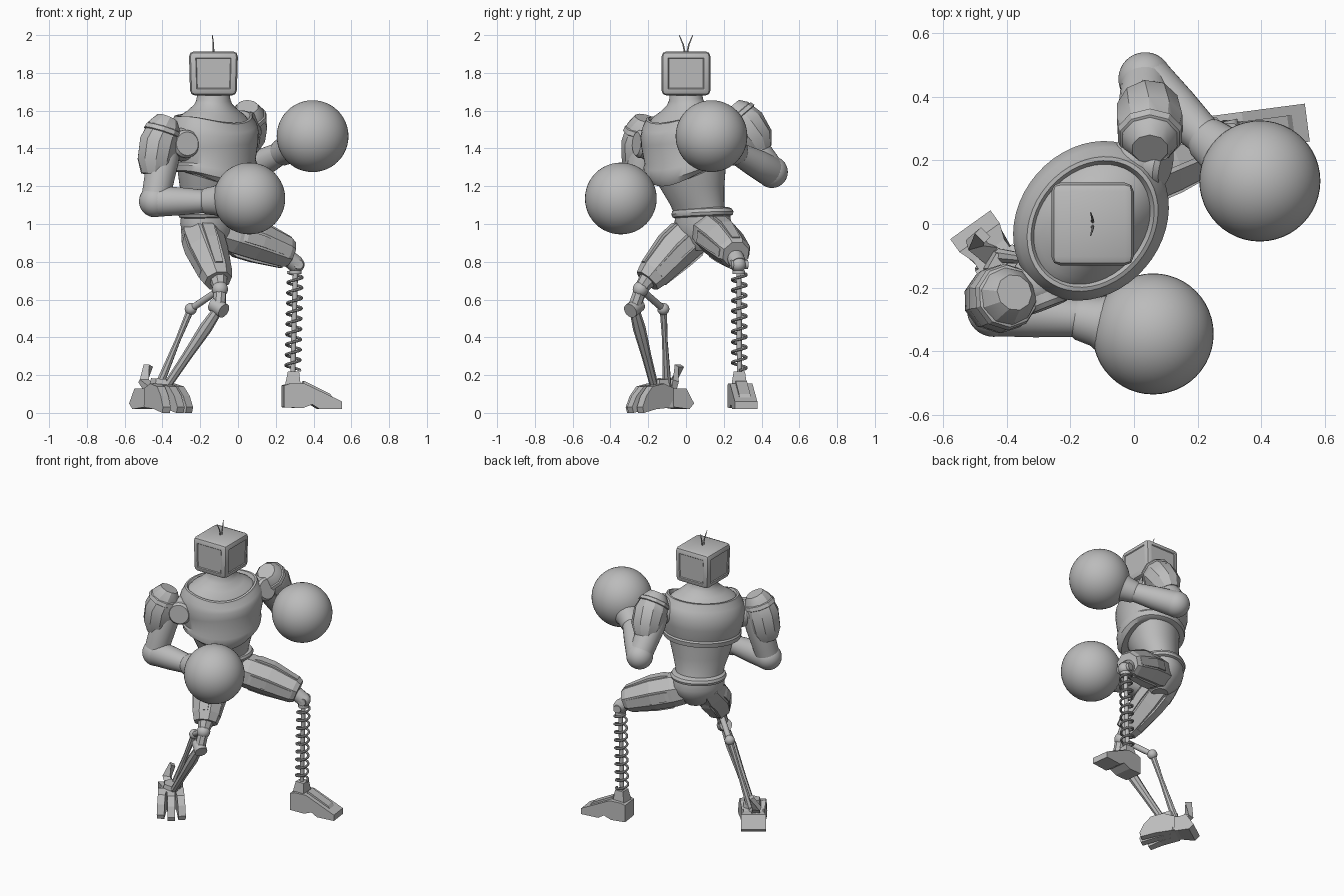
import bpy, bmesh
from math import sin, cos, pi, radians
from mathutils import Vector, Matrix

if "Cube" in bpy.data.objects:
    bpy.data.objects.remove(bpy.data.objects["Cube"])

grey = bpy.data.materials.new("plain_grey")
grey.use_nodes = True
grey.diffuse_color = (0.5, 0.5, 0.5, 1)
grey.node_tree.nodes["Principled BSDF"].inputs["Base Color"].default_value = (0.5, 0.5, 0.5, 1)


def finish(name, bm, smooth=35):
    bmesh.ops.recalc_face_normals(bm, faces=bm.faces)
    me = bpy.data.meshes.new(name)
    bm.to_mesh(me)
    bm.free()
    me.materials.append(grey)
    if smooth:
        me.shade_smooth()
        me.set_sharp_from_angle(angle=radians(smooth))
    ob = bpy.data.objects.new(name, me)
    bpy.context.collection.objects.link(ob)
    return ob


def skin(name, rings, smooth=35):
    """Join equal rings of points into a closed surface."""
    bm = bmesh.new()
    rows = [[bm.verts.new(p) for p in ring] for ring in rings]
    n = len(rows[0])
    for a, b in zip(rows, rows[1:]):
        for i in range(n):
            bm.faces.new((a[i], a[(i + 1) % n], b[(i + 1) % n], b[i]))
    bm.faces.new(rows[0][::-1])
    bm.faces.new(rows[-1])
    return finish(name, bm, smooth)


def tube(name, path, radii, sides=24, smooth=35, flat=1.0, up=(0, 0, 1)):
    """Loft round sections along a path; flat squashes them along the up side."""
    pts = [Vector(p) for p in path]
    rings = []
    for i, (p, r) in enumerate(zip(pts, radii)):
        t = (pts[min(i + 1, len(pts) - 1)] - pts[max(i - 1, 0)]).normalized()
        u = t.cross(Vector(up))
        u = u.normalized() if u.length > 0.05 else Vector((1, 0, 0))
        v = u.cross(t)
        rings.append([p + r * (u * cos(a) + v * sin(a) * flat)
                      for a in [2 * pi * (k + 0.5) / sides for k in range(sides)]])
    return skin(name, rings, smooth)


def rod(name, a, b, r, r2=None, sides=16, smooth=35):
    return tube(name, [a, b], [r, r2 or r], sides, smooth)


def ball(name, c, r):
    bm = bmesh.new()
    bmesh.ops.create_uvsphere(bm, u_segments=48, v_segments=24, radius=r,
                              matrix=Matrix.Translation(c))
    return finish(name, bm)


TURN = radians(49)


def body(name, rows, dip=0.0, tilt=0.0, scoop=0.0, sides=48):
    """Stack turned ellipses (z, x, y, half width, half depth).
    dip lowers the front of the bottom rim, scoop lowers the neckline."""
    rings = []
    for k, (z, x, y, a, b) in enumerate(rows):
        ring = []
        neckline = scoop * min(max((z - 1.46) / .1, 0), 1) * (a / .23) ** 2
        for i in range(sides):
            t = 2 * pi * i / sides
            lx, ly = a * cos(t), b * sin(t)
            front = max(0, -sin(t)) ** 2
            drop = front * (dip * max(0, 1 - k / 4) + neckline)
            ring.append((x + lx * cos(TURN) - ly * sin(TURN),
                         y + lx * sin(TURN) + ly * cos(TURN), z + tilt * lx - drop))
        rings.append(ring)
    return skin(name, rings)


# Head: bevelled box with framed panels on four sides
bm = bmesh.new()
bmesh.ops.create_cube(bm, size=1, matrix=Matrix.Translation((-0.13, 0, 1.797))
                      @ Matrix.Diagonal((0.26, 0.26, 0.235, 1)))
for v in bm.verts:
    if v.co.z < 1.75:
        v.co.x = -0.13 + (v.co.x + 0.13) * 0.95
bmesh.ops.bevel(bm, geom=bm.edges[:], offset=0.028, segments=2, profile=0.5, affect='EDGES')
big = [f for f in bm.faces if f.calc_area() > 0.02 and abs(f.normal.z) < 0.5]
bmesh.ops.inset_individual(bm, faces=big, thickness=0.01, depth=0.0)
bmesh.ops.inset_individual(bm, faces=big, thickness=0.006, depth=-0.005)
finish("head", bm, 25)

# Two bent antennae
for s, side in ((1, "back"), (-1, "front")):
    tube("antenna_" + side, [(-0.13, 0.005 * s, 1.9), (-0.13, 0.015 * s, 1.95),
                             (-0.136, 0.036 * s, 2.0)], [0.005, 0.004, 0.002], 8)

# Torso: neck flares into a scooped collar
body("neck", [(1.5, -.13, 0, .2, .16), (1.56, -.13, 0, .212, .172), (1.585, -.13, 0, .185, .155),
              (1.605, -.13, 0, .145, .13), (1.635, -.13, 0, .105, .1), (1.66, -.13, 0, .09, .09),
              (1.7, -.13, 0, .085, .085)], scoop=0.07, tilt=0.04)
body("chest", [(1.29, -.13, .01, .225, .185), (1.3, -.13, .01, .245, .21),
               (1.33, -.13, .01, .25, .215), (1.34, -.13, .01, .243, .208),
               (1.42, -.135, .01, .262, .225), (1.49, -.135, .01, .268, .225),
               (1.54, -.13, .005, .255, .21), (1.57, -.13, 0, .235, .193),
               (1.585, -.13, 0, .228, .187), (1.585, -.13, 0, .215, .175),
               (1.57, -.13, 0, .206, .166), (1.53, -.13, 0, .19, .15)],
     dip=0.09, tilt=0.07, scoop=0.055)
body("abdomen", [(1.03, -.16, .085, .15, .12), (1.1, -.15, .06, .155, .125),
                 (1.2, -.14, .03, .185, .155), (1.34, -.13, .01, .22, .18)])
body("belt", [(1.035, -.157, .088, .155, .125), (1.042, -.157, .088, .171, .141),
              (1.058, -.157, .087, .178, .146), (1.075, -.157, .085, .17, .14),
              (1.082, -.157, .083, .155, .125)], tilt=0.05)
body("pelvis", [(.86, -.14, .085, .06, .05), (.9, -.15, .085, .11, .09), (.95, -.158, .088, .15, .12),
                (1.0, -.16, .09, .165, .13), (1.045, -.16, .088, .158, .128)])

# Shoulders: ball, round hub, armour pad with a stepped rim, upper arm
arms = {
    "right": dict(joint=(-.3, -.18, 1.42), hub=(-.268, -.262, 1.425), top=(-.38, -.21, 1.43),
                  elbow=(-.44, -.27, 1.12), wrist=(-.17, -.295, 1.12), glove=(.06, -.345, 1.135),
                  pad=[(-.375, -.215, 1.56), (-.39, -.225, 1.52), (-.418, -.235, 1.43),
                       (-.437, -.24, 1.33), (-.447, -.245, 1.26)]),
    "left": dict(joint=(.015, .2, 1.5), hub=(.1, .18, 1.53), top=(.03, .27, 1.51),
                 elbow=(.035, .455, 1.275), wrist=(.225, .27, 1.375), glove=(.395, .135, 1.465),
                 pad=[(.05, .235, 1.62), (.05, .26, 1.59), (.05, .315, 1.525),
                      (.045, .365, 1.45), (.04, .39, 1.39)]),
}
for side, a in arms.items():
    J, H, T, E, W, G = [Vector(a[k]) for k in ("joint", "hub", "top", "elbow", "wrist", "glove")]
    ball(side + "_shoulder_ball", J, 0.088)
    d = (H - J).normalized()
    tube(side + "_shoulder_hub", [J, H - d * .015, H, H, H - d * .01, H - d * .01, H],
         [.078, .074, .062, .048, .044, .036, .03], 28)
    rod(side + "_shoulder_axle", J, T, .07)
    tube(side + "_upper_arm", [T, T.lerp(E, .3), T.lerp(E, .75), E], [.075, .085, .078, .075])
    pad = [Vector(p) for p in a["pad"]]
    tube(side + "_shoulder_pad", pad, [.058, .088, .108, .1, .068], 10, 30)
    tube(side + "_pad_band", [pad[1].lerp(pad[2], t) for t in (.1, .15, .4, .45)],
         [.088, .098, .105, .098], 10, 30)
    # Forearm with rounded elbow, then a flared glove
    f = (W - E).normalized()
    ball(side + "_elbow", E, .084)
    tube(side + "_forearm", [E - f * .03, E, E.lerp(W, .5), W], [.075, .083, .074, .06])
    g = (G - W).normalized()
    tube(side + "_glove_cuff", [W - g * .02, W, W + g * .05, W + g * .1, W + g * .16],
         [.058, .07, .078, .105, .15], 32)
    ball(side + "_glove", G, 0.19)

# Thighs: faceted armour with raised plates
thighs = {
    "left": [(-.1, .12, .965), (-.02, .15, .945), (.1, .2, .907), (.25, .255, .85), (.275, .264, .84)],
    "right": [(-.205, .09, 1.0), (-.19, .03, .94), (-.165, -.06, .86), (-.12, -.17, .74), (-.105, -.205, .7)],
}
for side, path in thighs.items():
    tube(side + "_thigh", path, [.1, .115, .113, .092, .076], 8, 0, 0.95)
    P = [Vector(p) for p in path]
    axis = (P[3] - P[1]).normalized()
    out = axis.cross(Vector((0, 0, 1))).normalized()
    over = out.cross(axis)
    for i, d in enumerate((out, -out, over, -over)):
        tube("%s_thigh_plate_%d" % (side, i + 1),
             [P[1] + d * .076, P[1].lerp(P[2], .3) + d * .083, P[2] + d * .083, P[3] + d * .064],
             [.03, .044, .042, .032], 4, 0, 1.0, d)

# Left lower leg: knee, rod, coil spring and wedge foot
rod("left_knee_link", (.26, .26, .825), (.31, .277, .785), .045)
ball("left_knee", (.312, .278, .785), .04)
rod("left_knee_axle", (.3, .325, .785), (.322, .235, .785), .025)
rod("left_spring_rod", (.305, .28, .78), (.29, .283, .2), .014)
turns, steps = 9.5, 200
coil = []
for i in range(steps + 1):
    t = i / steps
    a = 2 * pi * turns * t
    coil.append((.29 + .013 * t + .038 * cos(a), .282 + .038 * sin(a), .225 + .52 * t))
tube("left_spring", coil, [.0075] * len(coil), 8)
rod("left_spring_cap", (.304, .28, .755), (.304, .28, .735), .034)


def slab(name, profile, origin, fwd, half, taper=1.0):
    """Side profile of (forward, height) points given a width across fwd."""
    o, side = Vector(origin), Vector((-fwd.y, fwd.x, 0))
    rings = [[o + fwd * x + Vector((0, 0, z)) + side * s * half * (taper if x > .08 else 1)
              for x, z in profile] for s in (-1, 1)]
    return skin(name, rings, 0)


foot_dir = Vector((.99, .13, 0))
heel = (.237, .278, 0)
slab("left_foot", [(0, .03), (0, .145), (.03, .155), (.11, .155), (.31, .06), (.31, .02),
                   (.19, .02), (.15, .045), (.1, .025)], heel, foot_dir, .06)
slab("left_foot_ridge", [(.1, .15), (.11, .17), (.25, .1), (.27, .075)], heel, foot_dir, .03)
rod("left_ankle", (.29, .282, .14), (.294, .282, .22), .06, .042, 4, 0)

# Right lower leg: knee hinge and two struts
knee, hinge, rear = Vector((-.095, -.24, .655)), Vector((-.1, -.275, .555)), Vector((-.25, -.12, .55))
ball("right_knee", knee, .042)
rod("right_knee_upper", (-.105, -.2, .71), knee, .05, .035, 8)
rod("right_knee_link", knee, hinge, .035, sides=8)
rod("right_knee_hinge", hinge + Vector((-.03, .025, .02)), hinge + Vector((.025, -.02, -.015)), .04)
rod("right_rear_link", knee, rear, .018)
ball("right_rear_joint", rear, .032)
front_end, rear_end = Vector((-.385, -.165, .13)), Vector((-.42, -.1, .14))
tube("right_front_strut", [hinge, hinge.lerp(front_end, .25), hinge.lerp(front_end, .6), front_end],
     [.026, .034, .026, .022], 8)
tube("right_rear_strut", [rear, rear.lerp(rear_end, .4), rear_end], [.02, .015, .024], 8)

# Right foot: faceted body, three toes, flared heel and upright spur
ahead, across = Vector((.58, -.81, 0)), Vector((.81, .58, 0))
root = Vector((-.415, -.14, 0))
rod("right_ankle", root + Vector((0, 0, .03)), root + Vector((.01, 0, .18)), .085, .055, 6, 0)
for i, (off, length) in enumerate([(-.048, .16), (0, .195), (.048, .18)]):
    d = (ahead + across * off * 2.5).normalized()
    slab("right_toe_%d" % (i + 1),
         [(-.04, .03), (-.04, .13), (.03, .155), (length * .6, .14), (length * .85, .09),
          (length, .03), (length * .95, 0), (length * .45, .02)], root + across * off, d, .029, .8)
slab("right_heel", [(0, .03), (0, .14), (.07, .13), (.12, .13), (.17, .05), (.14, .02), (.06, .03)],
     root, -ahead, .06, 1.3)
tube("right_heel_spur", [(-.46, -.09, .12), (-.5, -.06, .17), (-.475, -.035, .25)], [.045, .035, .03], 4, 0, .7)
